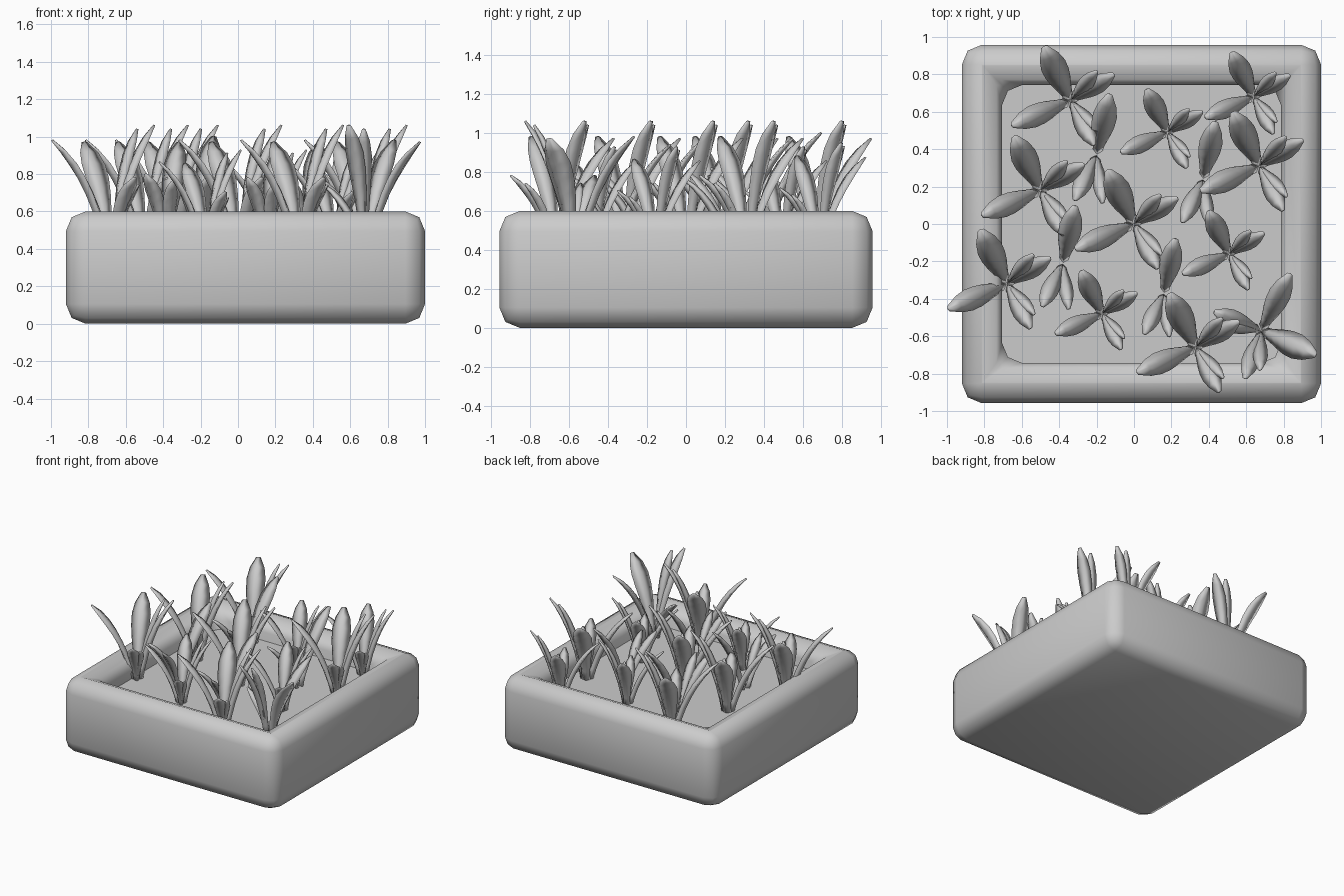
import bpy, bmesh, math
from mathutils import Vector, Matrix

if "Cube" in bpy.data.objects:
    bpy.data.objects.remove(bpy.data.objects["Cube"], do_unlink=True)

grey = bpy.data.materials.new("plain_grey")
grey.use_nodes = True
grey.diffuse_color = (0.6, 0.6, 0.6, 1)
grey.node_tree.nodes["Principled BSDF"].inputs["Base Color"].default_value = (0.6, 0.6, 0.6, 1)


def make_object(name, bm, smooth=True):
    bmesh.ops.recalc_face_normals(bm, faces=bm.faces[:])
    mesh = bpy.data.meshes.new(name)
    bm.to_mesh(mesh)
    bm.free()
    mesh.materials.append(grey)
    for face in mesh.polygons:
        face.use_smooth = smooth
    obj = bpy.data.objects.new(name, mesh)
    bpy.context.collection.objects.link(obj)
    return obj


def box(size, centre):
    bm = bmesh.new()
    bmesh.ops.create_cube(bm, size=1)
    bmesh.ops.scale(bm, vec=size, verts=bm.verts)
    bmesh.ops.translate(bm, vec=centre, verts=bm.verts)
    return bm


# Planter: a box with a sunken middle and rounded edges
bm = box((1.92, 1.915, 0.6), (0.04, 0, 0.3))
top = max(bm.faces, key=lambda f: f.calc_center_median().z)
bmesh.ops.inset_region(bm, faces=[top], thickness=0.215, use_even_offset=True)
cavity = bmesh.ops.extrude_face_region(bm, geom=[top])
bmesh.ops.delete(bm, geom=[top], context='FACES_ONLY')
bmesh.ops.translate(bm, vec=(0, 0, -0.35),
                    verts=[v for v in cavity["geom"] if isinstance(v, bmesh.types.BMVert)])
planter = make_object("planter_box", bm)
bevel = planter.modifiers.new("rounded_edges", 'BEVEL')
bevel.width = 0.105
bevel.segments = 2
bevel.limit_method = 'ANGLE'

# Soil: flat slab whose rim is buried in the walls
make_object("soil", box((1.56, 1.56, 0.06), (0.04, 0, 0.395)), smooth=False)

WIDTHS = [0.4, 0.46, 0.62, 0.82, 0.97, 1.0, 0.78, 0.25]
THICKNESS = [1.0, 1.0, 1.0, 1.0, 0.95, 0.85, 0.65, 0.3]


def add_leaf(bm, angle, reach, height, width):
    """Arching blade with a diamond cross-section, pointing outward along angle."""
    out = Vector((math.cos(math.radians(angle)), math.sin(math.radians(angle)), 0))
    side = Vector((-out.y, out.x, 0))
    up = Vector((0, 0, 1))
    start, bend, tip = out * 0.02, out * reach * 0.34 + up * height * 0.68, out * reach + up * height
    rings = []
    for i, (w, thin) in enumerate(zip(WIDTHS, THICKNESS)):
        t = i / (len(WIDTHS) - 1)
        point = start * (1 - t) ** 2 + bend * 2 * t * (1 - t) + tip * t * t
        tangent = ((bend - start) * (1 - t) + (tip - bend) * t).normalized()
        normal = tangent.cross(side)
        half = width * w / 2
        thick = 0.022 * thin
        rings.append([bm.verts.new(point + offset) for offset in
                      (side * half, normal * thick, -side * half, -normal * thick)])
    for a, b in zip(rings, rings[1:]):
        for k in range(4):
            n = (k + 1) % 4
            bm.faces.new((a[k], a[n], b[n], b[k]))
    bm.faces.new(rings[0])
    bm.faces.new(rings[-1])


# Leaves of each clump kind: direction, reach, height, width
FULL = [(116, 0.32, 0.57, 0.14), (203, 0.34, 0.58, 0.12), (31, 0.27, 0.66, 0.10),
        (48, 0.21, 0.64, 0.08), (298, 0.27, 0.38, 0.10), (312, 0.22, 0.34, 0.07)]
SLIM = [(78, 0.33, 0.60, 0.13), (244, 0.27, 0.42, 0.10), (277, 0.26, 0.38, 0.08)]

# Clumps: x, y, scale, turn
FULL_SPOTS = [(-0.34, 0.66, 1, 0), (-0.5, 0.18, 1, 0), (-0.68, -0.32, 1, 0), (0, 0, 1, 0),
              (0.18, 0.49, 0.8, 0), (0.64, 0.68, 0.83, 0), (0.67, 0.31, 1, 0),
              (0.51, -0.16, 0.8, 0), (-0.17, -0.48, 0.8, 0), (0.33, -0.66, 1, 0),
              (0.68, -0.57, 1, -140)]
SLIM_SPOTS = [(-0.2, 0.37, 1, 0), (0.37, 0.24, 0.95, 0), (-0.38, -0.21, 0.95, 0),
              (0.16, -0.37, 0.9, 0)]

for kind, leaves, spots in (("full", FULL, FULL_SPOTS), ("slim", SLIM, SLIM_SPOTS)):
    for number, (x, y, scale, turn) in enumerate(spots, 1):
        bm = bmesh.new()
        for leaf in leaves:
            add_leaf(bm, *leaf)
        place = (Matrix.Translation((x, y, 0.4)) @ Matrix.Rotation(math.radians(turn), 4, 'Z')
                 @ Matrix.Scale(scale, 4))
        bmesh.ops.transform(bm, matrix=place, verts=bm.verts)
        make_object(f"{kind}_leaf_clump_{number}", bm)
